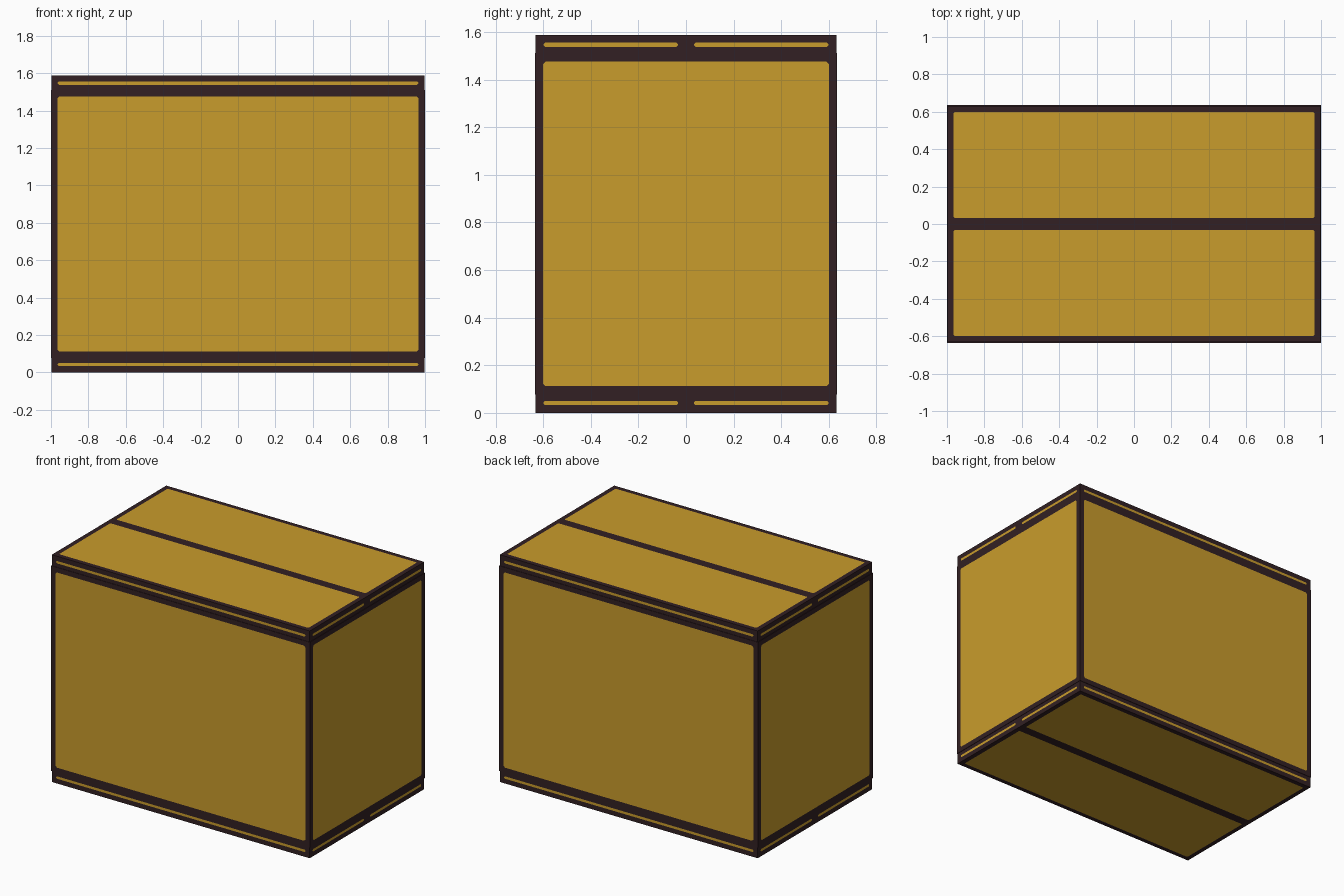
import bpy, bmesh
from mathutils import Vector

if "Cube" in bpy.data.objects:
    bpy.data.objects.remove(bpy.data.objects["Cube"])

def material(name, rgb):
    m = bpy.data.materials.new(name)
    m.diffuse_color = (*rgb, 1)
    m.use_nodes = True
    m.node_tree.nodes["Principled BSDF"].inputs["Base Color"].default_value = m.diffuse_color
    return m

CARD = material("cardboard yellow", (0.584, 0.333, 0.025))
EDGE = material("dark brown edging", (0.032, 0.0145, 0.0168))

def framed_box(name, lo, hi, border, chip):
    """Box whose every side is a yellow panel set flush in a dark border."""
    lo, hi = Vector(lo), Vector(hi)
    bm = bmesh.new()
    bmesh.ops.create_cube(bm, size=1)
    for v in bm.verts:
        v.co = Vector((lo[i] + (v.co[i] + 0.5) * (hi[i] - lo[i]) for i in range(3)))
    panels = list(bm.faces)
    rim = bmesh.ops.inset_individual(bm, faces=panels, thickness=border, use_even_offset=True)
    for f in rim["faces"]:
        f.material_index = 1
    # clipped panel corners
    corners = list({v for f in panels for v in f.verts})
    cut = bmesh.ops.bevel(bm, geom=corners, offset=chip, segments=1, affect='VERTICES')
    for f in cut["faces"]:
        if len(f.verts) == 3:
            f.material_index = 1
    me = bpy.data.meshes.new(name)
    bm.to_mesh(me)
    bm.free()
    me.materials.append(CARD)
    me.materials.append(EDGE)
    ob = bpy.data.objects.new(name, me)
    bpy.context.collection.objects.link(ob)

# carton body
framed_box("carton_body", (-1, -0.635, 0.077), (1, 0.635, 1.511), 0.035, 0.01)

# closing flaps, two on top and two underneath
for level, z0, z1 in (("bottom", 0.0, 0.083), ("top", 1.505, 1.588)):
    framed_box(level + "_front_flap", (-0.997, -0.632, z0), (0.997, 0, z1), 0.033, 0.006)
    framed_box(level + "_back_flap", (-0.997, 0, z0), (0.997, 0.632, z1), 0.033, 0.006)
